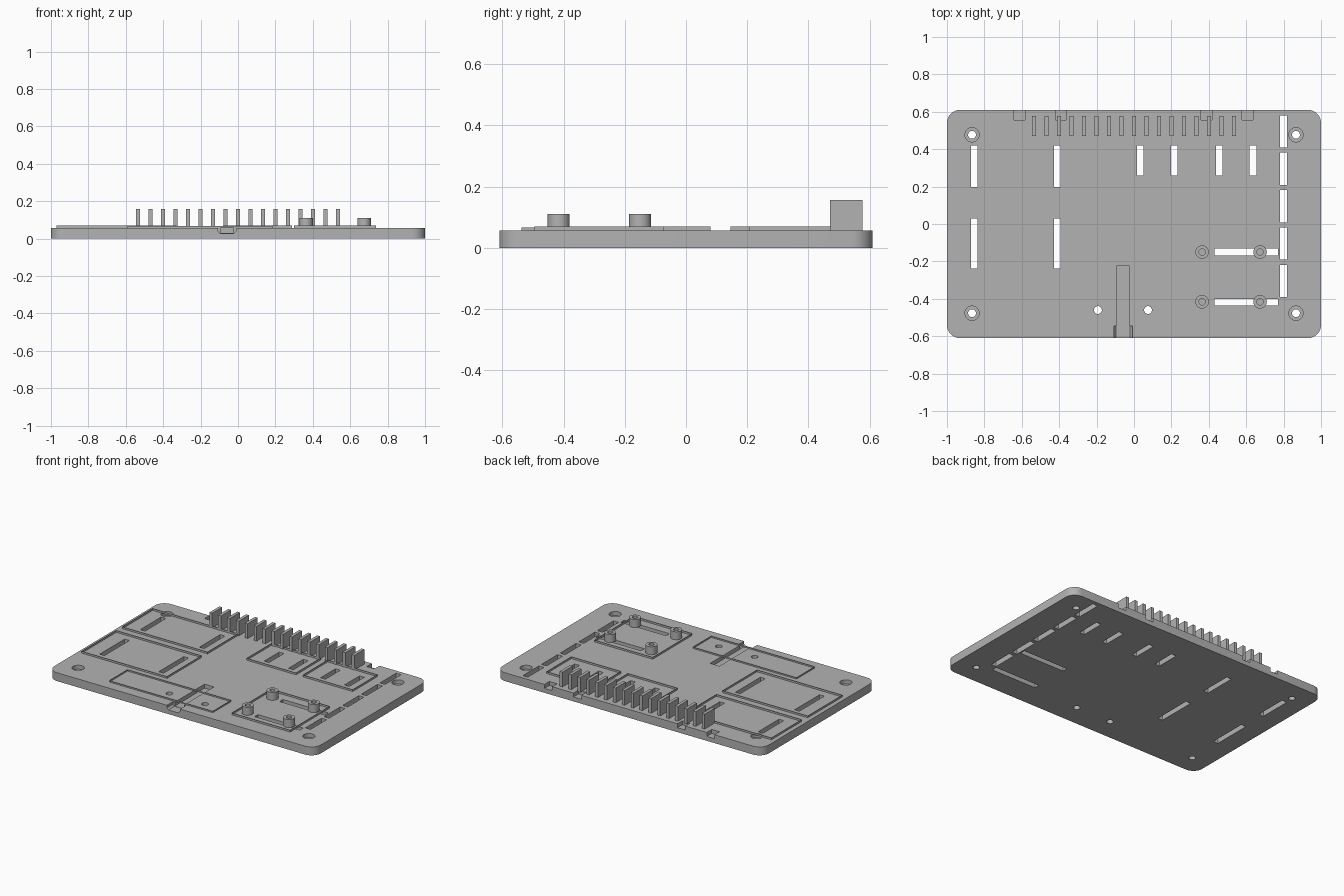
import bpy
import bmesh
from math import pi, cos, sin
from mathutils import Matrix, Vector

cube = bpy.data.objects.get("Cube")
if cube:
    bpy.data.objects.remove(cube, do_unlink=True)

TOP = 0.057      # upper surface of the plate
RIM_TOP = 0.07
FLOOR = 0.03     # bottom of the shallow recesses

grey = bpy.data.materials.new("plain grey")
grey.use_nodes = True
grey.diffuse_color = (0.45, 0.45, 0.45, 1)
grey.node_tree.nodes["Principled BSDF"].inputs["Base Color"].default_value = grey.diffuse_color


def finish(bm, name):
    bmesh.ops.recalc_face_normals(bm, faces=bm.faces)
    mesh = bpy.data.meshes.new(name)
    bm.to_mesh(mesh)
    bm.free()
    mesh.materials.append(grey)
    obj = bpy.data.objects.new(name, mesh)
    bpy.context.collection.objects.link(obj)
    return obj


def add_box(bm, x0, x1, y0, y1, z0, z1):
    centre = Vector((x0 + x1, y0 + y1, z0 + z1)) / 2
    scale = Matrix.Diagonal((x1 - x0, y1 - y0, z1 - z0, 1))
    bmesh.ops.create_cube(bm, size=1, matrix=Matrix.Translation(centre) @ scale)


def add_cylinder(bm, x, y, radius, z0, z1):
    return bmesh.ops.create_cone(
        bm, cap_ends=True, segments=32, radius1=radius, radius2=radius,
        depth=z1 - z0, matrix=Matrix.Translation((x, y, (z0 + z1) / 2)))["verts"]


def add_prism(bm, points, offset):
    face = bm.faces.new([bm.verts.new(p) for p in points])
    new = bmesh.ops.extrude_face_region(bm, geom=[face])["geom"]
    verts = [g for g in new if isinstance(g, bmesh.types.BMVert)]
    bmesh.ops.translate(bm, vec=offset, verts=verts)


def smooth(obj):
    bpy.ops.object.select_all(action="DESELECT")
    obj.select_set(True)
    bpy.context.view_layer.objects.active = obj
    bpy.ops.object.shade_smooth_by_angle(angle=pi / 6)


def cut(obj, bm):
    cutter = finish(bm, "cutter")
    cutter.hide_render = True
    mod = obj.modifiers.new("cut", "BOOLEAN")
    mod.operation = "DIFFERENCE"
    mod.solver = "EXACT"
    mod.object = cutter
    bpy.context.view_layer.objects.active = obj
    bpy.ops.object.modifier_apply(modifier=mod.name)
    bpy.data.objects.remove(cutter, do_unlink=True)


# Base plate with rounded corners
bm = bmesh.new()
radius = 0.07
outline = []
for i, (sx, sy) in enumerate([(1, 1), (-1, 1), (-1, -1), (1, -1)]):
    for k in range(9):
        a = (i + k / 8) * pi / 2
        outline.append((sx * (1 - radius) + radius * cos(a),
                        sy * (0.61 - radius) + radius * sin(a), 0))
add_prism(bm, outline, (0, 0, TOP))
plate = finish(bm, "base_plate")

# Through slots and screw holes
corners = [(sx * 0.866, sy * 0.477) for sx in (-1, 1) for sy in (-1, 1)]
bm = bmesh.new()
for xs, y0, y1 in [((-0.854, -0.41), 0.198, 0.42),
                   ((-0.854, -0.41), -0.238, 0.03),
                   ((0.033, 0.215, 0.456, 0.636), 0.26, 0.42)]:
    for x in xs:
        add_box(bm, x - 0.018, x + 0.018, y0, y1, -0.1, 0.1)
for i in range(5):
    y = 0.495 - 0.2 * i
    add_box(bm, 0.78, 0.818, y - 0.086, y + 0.086, -0.1, 0.1)
for y in (-0.15, -0.418):
    add_box(bm, 0.43, 0.77, y - 0.018, y + 0.018, -0.1, 0.1)
for x, y in corners + [(-0.193, -0.46), (0.075, -0.46)]:
    add_cylinder(bm, x, y, 0.021, -0.1, 0.1)
cut(plate, bm)

# Counterbores, cable groove and rear notches
bm = bmesh.new()
for x, y in corners:
    add_cylinder(bm, x, y, 0.038, FLOOR, 0.1)
add_box(bm, -0.093, -0.023, -0.55, -0.225, FLOOR, 0.1)
for x in (-0.612, -0.392, 0.388, 0.606):
    add_box(bm, x - 0.029, x + 0.029, 0.557, 0.7, FLOOR, 0.1)
cut(plate, bm)

# Front port opening with chamfered lower corners
bm = bmesh.new()
profile = [(-0.107, 0.1), (-0.107, 0.04), (-0.095, FLOOR - 0.002),
           (-0.021, FLOOR - 0.002), (-0.009, 0.04), (-0.009, 0.1)]
add_prism(bm, [(x, -0.7, z) for x, z in profile], (0, 0.155, 0))
cut(plate, bm)
smooth(plate)

# Raised rims around each component bay
bays = {
    "rear_left_bay_rim": (-0.97, -0.33, 0.145, 0.47, RIM_TOP),
    "middle_left_bay_rim": (-0.97, -0.33, -0.29, 0.08, RIM_TOP),
    "rear_centre_bay_rim": (-0.08, 0.29, 0.208, 0.473, RIM_TOP),
    "rear_right_bay_rim": (0.342, 0.715, 0.208, 0.473, RIM_TOP),
    "standoff_bay_rim": (0.30, 0.738, -0.495, -0.072, RIM_TOP),
    "front_bay_rim": (-0.59, 0.187, -0.537, -0.342, 0.067),
}
for name, (x0, x1, y0, y1, top) in bays.items():
    bm = bmesh.new()
    corner_points = [(x0, y0), (x1, y0), (x1, y1), (x0, y1)]
    face = bm.faces.new([bm.verts.new((x, y, TOP)) for x, y in corner_points])
    bmesh.ops.inset_individual(bm, faces=[face], thickness=0.019)
    bmesh.ops.delete(bm, geom=[face], context="FACES")
    new = bmesh.ops.extrude_face_region(bm, geom=bm.faces[:])["geom"]
    verts = [g for g in new if isinstance(g, bmesh.types.BMVert)]
    bmesh.ops.translate(bm, vec=(0, 0, top - TOP), verts=verts)
    finish(bm, name)

# Standoffs with blind screw holes
for x, side in ((0.364, "right"), (0.674, "left")):
    for y, end in ((-0.15, "rear"), (-0.416, "front")):
        bm = bmesh.new()
        add_cylinder(bm, x, y, 0.036, TOP, 0.111)
        cap = max(bm.faces, key=lambda f: f.calc_center_median().z)
        bmesh.ops.inset_individual(bm, faces=[cap], thickness=0.019)
        new = bmesh.ops.extrude_discrete_faces(bm, faces=[cap])["faces"]
        bmesh.ops.translate(bm, vec=(0, 0, 0.06 - 0.111), verts=new[0].verts)
        bmesh.ops.remove_doubles(bm, verts=bm.verts, dist=1e-5)
        smooth(finish(bm, f"standoff_{end}_{side}"))

# Row of cooling fins along the rear
bm = bmesh.new()
for i in range(-8, 9):
    x = i * 0.0667
    add_box(bm, x - 0.0105, x + 0.0105, 0.47, 0.577, TOP - 0.002, 0.157)
finish(bm, "cooling_fins")
